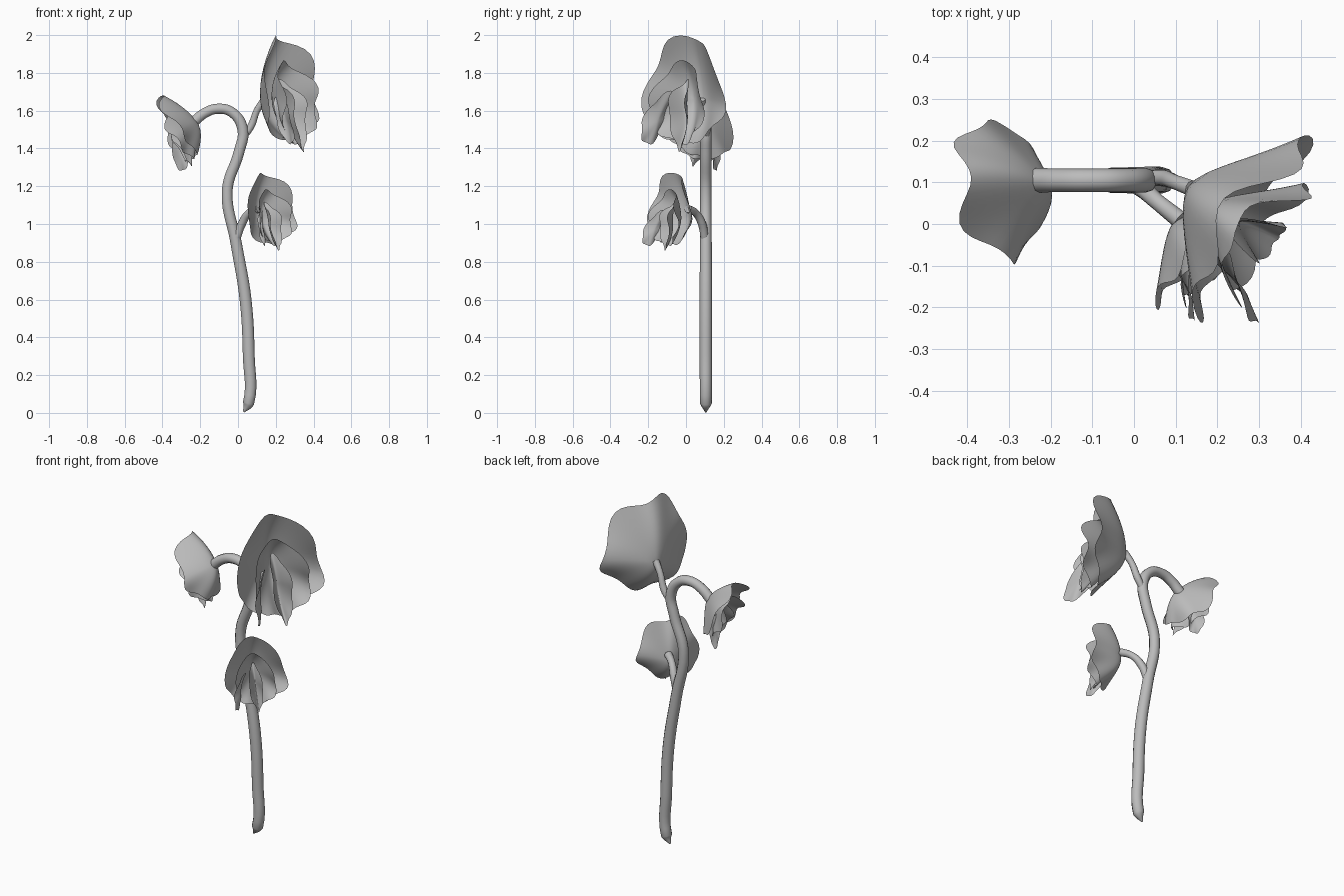
import bpy
import math
from mathutils import Vector

cube = bpy.data.objects.get("Cube")
if cube:
    bpy.data.objects.remove(cube, do_unlink=True)

grey = bpy.data.materials.new("plain grey")
grey.use_nodes = True
grey.diffuse_color = (0.5, 0.5, 0.5, 1)
grey.node_tree.nodes["Principled BSDF"].inputs["Base Color"].default_value = (0.5, 0.5, 0.5, 1)


def tube(name, points, radius):
    """Round stalk through points (x, y, z, radius factor)."""
    curve = bpy.data.curves.new(name, "CURVE")
    curve.dimensions = "3D"
    curve.bevel_depth = radius
    curve.bevel_resolution = 3
    curve.resolution_u = 6
    curve.use_fill_caps = True
    spline = curve.splines.new("BEZIER")
    spline.bezier_points.add(len(points) - 1)
    for bp, (x, y, z, r) in zip(spline.bezier_points, points):
        bp.co = (x, y, z)
        bp.radius = r
        bp.handle_left_type = bp.handle_right_type = "AUTO"
    curve.materials.append(grey)
    obj = bpy.data.objects.new(name, curve)
    bpy.context.collection.objects.link(obj)
    bpy.ops.object.select_all(action="DESELECT")
    obj.select_set(True)
    bpy.context.view_layer.objects.active = obj
    bpy.ops.object.convert(target="MESH")
    bpy.ops.object.shade_smooth_by_angle(angle=math.radians(50))


def petal(name, place, width, top, bottom, depth, top_curl, bottom_curl,
          start=(0, 0, 0), taper=0.3, ruffle=0.02, phase=0.0, droop=0.0,
          rings=9, sides=56):
    """Cupped sheet, folded along its midline, with a wavy rim."""
    verts, faces = [place(*start)], []
    for i in range(1, rings + 1):
        r = i / rings
        for j in range(sides):
            t = math.tau * j / sides
            c = math.cos(t)
            rim = r * (1 + 0.05 * r * r * math.sin(6 * t + phase))
            across = rim * math.sin(t) * (1 - taper * max(0, -c) ** 2)
            up = rim * c
            out = depth * (math.sqrt(across ** 2 + 0.05) - 0.22)
            out += (top_curl if up > 0 else bottom_curl) * up * up
            out += ruffle * r ** 3 * math.sin(5 * t + phase)
            high = up * (top if up > 0 else bottom) - droop * across ** 2
            verts.append(place(start[0] + across * width, start[1] + out, start[2] + high))
    for j in range(sides):
        k = (j + 1) % sides
        faces.append((0, 1 + j, 1 + k))
        for i in range(rings - 1):
            a, b = 1 + i * sides, 1 + (i + 1) * sides
            faces.append((a + j, b + j, b + k, a + k))
    mesh = bpy.data.meshes.new(name)
    mesh.from_pydata(verts, [], faces)
    mesh.materials.append(grey)
    mesh.shade_smooth()
    obj = bpy.data.objects.new(name, mesh)
    bpy.context.collection.objects.link(obj)


def flower(name, centre, facing, upward, scale):
    """Broad back petal, folded inner petal, one side petal and a narrow keel."""
    front = Vector(facing).normalized()
    side = Vector(upward).cross(front).normalized()
    rise = front.cross(side)

    def place(s, f, u):
        return Vector(centre) + (side * s + front * f + rise * u) * scale

    def place_edge_on(s, f, u):
        # turned partly sideways, sloping forward towards the bottom
        return place(-0.14 - f - 0.4 * s + 0.15 * u, 0.235 + 0.9 * s - 0.4 * u, u - 0.1)

    petal(name + "_back_petal", place, 0.25, 0.335, 0.23, 0.23, 0.1, 0.16,
          phase=math.pi, droop=0.05)
    petal(name + "_inner_petal", place, 0.165, 0.2, 0.23, 0.22, 0.06, 0.13,
          start=(-0.01, 0.07, 0), taper=0.2, phase=2.0, droop=0.05)
    petal(name + "_side_petal", place_edge_on, 0.075, 0.15, 0.12, 0.03, -0.04, 0.02,
          taper=0, ruffle=0.006)
    petal(name + "_keel", place, 0.055, 0.16, 0.21, 0.12, -0.04, 0.1,
          start=(-0.01, 0.15, -0.06), taper=0.4, ruffle=0.01, phase=1.0)


# Main stem, bending over at the top
STEM_Y = 0.105
tube("main_stem", [(x, STEM_Y, z, r) for x, z, r in [
    (0.03, 0.005, 0.15), (0.055, 0.05, 0.95), (0.057, 0.3, 1),
    (0.04, 0.6, 1), (-0.01, 0.9, 0.95), (-0.057, 1.18, 0.9),
    (0.005, 1.38, 0.9), (0.025, 1.5, 0.9), (-0.03, 1.59, 0.85),
    (-0.11, 1.61, 0.85), (-0.18, 1.585, 0.85), (-0.235, 1.54, 0.9)]], 0.033)

# Side stalks
tube("upper_stalk", [(0.03, 0.11, 1.46, 0.9), (0.07, 0.11, 1.52, 1),
                     (0.1, 0.1, 1.6, 0.9), (0.14, 0.085, 1.66, 1)], 0.02)
tube("lower_stalk", [(-0.01, 0.1, 0.92, 1), (0.02, 0.085, 1.0, 1),
                     (0.06, 0.05, 1.06, 0.9), (0.11, 0.01, 1.08, 1)], 0.022)

# Flowers, each rolled slightly to one side
flower("upper_flower", (0.13, 0.09, 1.66), (0.84, -0.55, 0), (-0.05, -0.08, 1), 1.0)
flower("lower_flower", (0.1, 0.01, 1.045), (0.64, -0.77, 0), (-0.08, -0.07, 1), 0.67)
flower("drooping_flower", (-0.22, 0.1, 1.545), (-0.79, -0.14, -0.56), (-0.53, 0.27, 0.8), 0.67)
